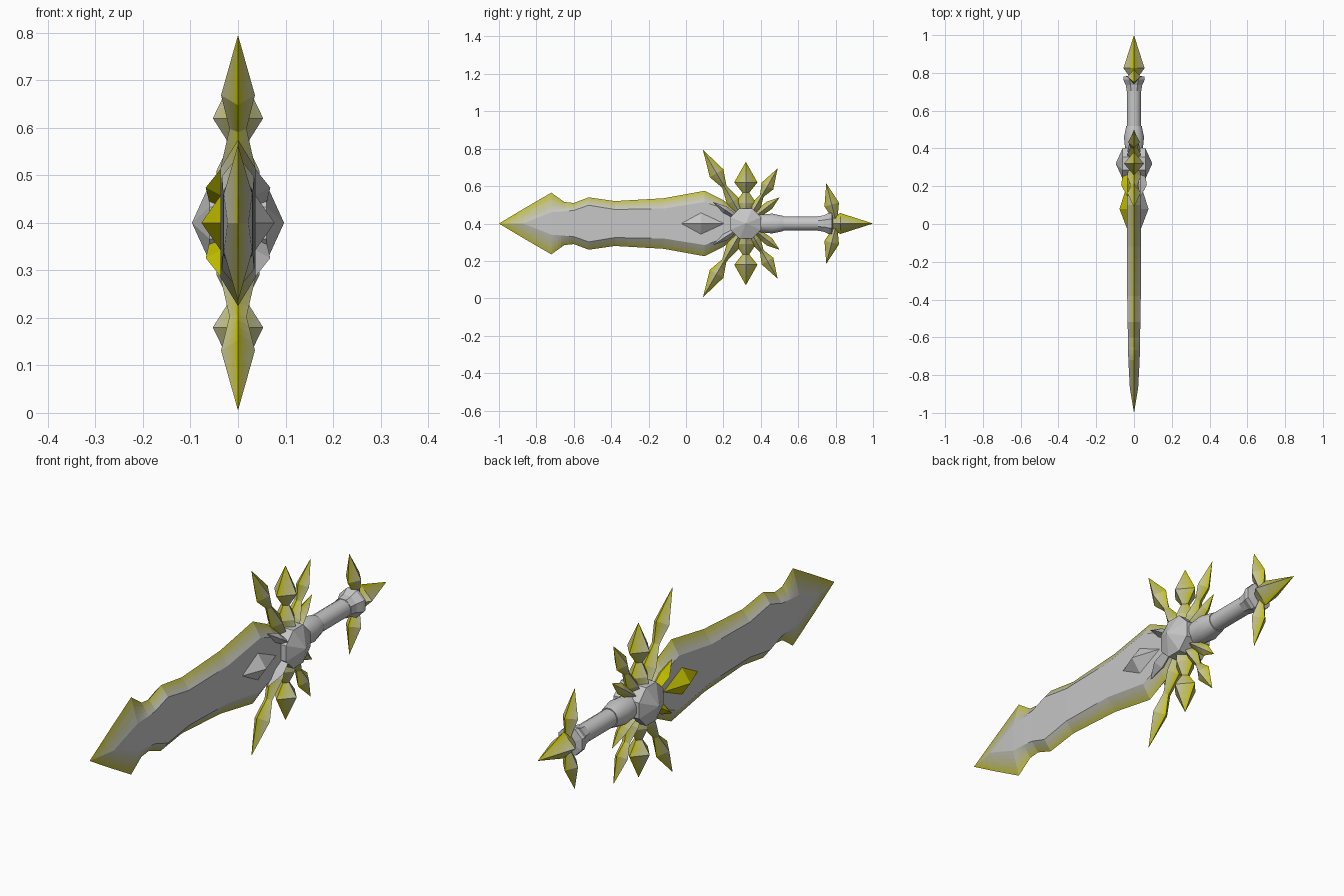
import bpy, bmesh, math
from mathutils import Vector

cube = bpy.data.objects.get("Cube")
if cube:
    bpy.data.objects.remove(cube, do_unlink=True)

AXIS_Z = 0.4
HUB = Vector((0, 0.32, AXIS_Z))
GRAY, YELLOW = (0.57, 0.57, 0.57), (0.54, 0.52, 0.0)
LAST = 9


def make_material(name, mix):
    col = [a + (b - a) * mix for a, b in zip(GRAY, YELLOW)] + [1]
    mat = bpy.data.materials.new(name)
    mat.use_nodes = True
    mat.diffuse_color = col
    mat.node_tree.nodes["Principled BSDF"].inputs["Base Color"].default_value = col
    return mat


names = ["steel gray", "warm gray", "faint yellow gray", "light yellow gray", "yellow gray",
         "pale yellow", "soft yellow", "medium yellow", "strong yellow", "pure yellow"]
MATS = [make_material(n, i / LAST) for i, n in enumerate(names)]


def finish(name, bm):
    bmesh.ops.remove_doubles(bm, verts=bm.verts, dist=1e-5)
    bmesh.ops.recalc_face_normals(bm, faces=bm.faces)
    mesh = bpy.data.meshes.new(name)
    bm.to_mesh(mesh)
    bm.free()
    for m in MATS:
        mesh.materials.append(m)
    obj = bpy.data.objects.new(name, mesh)
    bpy.context.collection.objects.link(obj)
    return obj


# Bevelled loft: stations are (distance, half width, flat half width,
# half thickness, grayness); colour runs from gray ridge to yellow edge
def loft(name, origin, direction, stations, fixed=None, bands=6, steps=4):
    d = Vector((0, direction[0], direction[1])).normalized()
    side = Vector((0, -d.z, d.y))
    if fixed is not None:
        bands = steps = 1
    rows = []
    for a, b in zip(stations, stations[1:]):
        rows += [[p + (q - p) * i / steps for p, q in zip(a, b)] for i in range(steps)]
    rows.append(stations[-1])
    bm = bmesh.new()
    quarters = [(1, 1), (1, -1), (-1, -1), (-1, 1)]      # (thickness, width) signs
    rings, us = [], []
    for dist, wide, flat, thick, _ in rows:
        ring, us = [], []
        for k, (sx, sw) in enumerate(quarters):
            order = range(bands, -1, -1) if k % 2 == 0 else range(bands + 1)
            for i in order:
                u = i / bands
                w = flat + (wide - flat) * u
                co = Vector(origin) + d * dist + side * (w * sw)
                co.x += thick * (1 - u) * sx
                ring.append(bm.verts.new(co))
                us.append(u)
        rings.append(ring)
    count = len(us)
    for r in range(len(rings) - 1):
        gray = (rows[r][4] + rows[r + 1][4]) / 2
        for i in range(count):
            j = (i + 1) % count
            f = bm.faces.new((rings[r][i], rings[r][j], rings[r + 1][j], rings[r + 1][i]))
            weight = 1 - (1 - (us[i] + us[j]) / 2) * gray
            f.material_index = round(weight * LAST) if fixed is None else fixed
    return finish(name, bm)


# Turned part around the x or y axis from (position, radius) points
def lathe(name, origin, axis, profile, sides, smooth=False):
    bm = bmesh.new()
    rings = []
    for pos, rad in profile:
        ring = []
        for i in range(sides):
            t = math.tau * (i + 0.5) / sides
            c, s = rad * math.cos(t), rad * math.sin(t)
            off = (pos, c, s) if axis == "x" else (c, pos, s)
            ring.append(bm.verts.new(Vector(origin) + Vector(off)))
        rings.append(ring)
    for a, b in zip(rings, rings[1:]):
        for i in range(sides):
            j = (i + 1) % sides
            bm.faces.new((a[i], a[j], b[j], b[i]))
    obj = finish(name, bm)
    if smooth:
        bpy.ops.object.select_all(action="DESELECT")
        obj.select_set(True)
        bpy.context.view_layer.objects.active = obj
        bpy.ops.object.shade_smooth_by_angle(angle=math.radians(40))
    return obj


# Blade, from the guard to the tip
loft("blade", (0, 0, AXIS_Z), (-1, 0), [
    (-0.30, 0.04, 0.03, 0.035, 1),
    (-0.20, 0.125, 0.08, 0.037, 1),
    (-0.10, 0.175, 0.115, 0.037, 1),
    (0.12, 0.135, 0.08, 0.037, 1),
    (0.38, 0.12, 0.075, 0.036, 1),
    (0.52, 0.14, 0.098, 0.034, 1),
    (0.60, 0.11, 0.07, 0.032, 1),
    (0.65, 0.115, 0.065, 0.032, 1),
    (0.72, 0.165, 0.06, 0.03, 1),
    (0.87, 0.078, 0, 0.022, 0.9),
    (1.0, 0, 0, 0, 0)])

# Guard hub
lathe("guard_hub", HUB, "x", [(-0.097, 0), (-0.06, 0.088), (0.06, 0.088), (0.097, 0)], 8)


# Petal-shaped spike with a narrow waist
def petal(name, tip, wide):
    size = math.hypot(*tip)
    loft(name, HUB, tip, [
        (0.1 * size, wide * 0.5, 0, 0.03, 0.6),
        (0.3 * size, wide * 0.85, 0, 0.036, 0.6),
        (0.5 * size, wide * 0.3, 0, 0.018, 0.45),
        (0.68 * size, wide, 0, wide * 0.85, 0.6),
        (size, 0, 0, 0, 0)])


for s, part in ((1, "upper"), (-1, "lower")):
    # Guard spikes, mirrored above and below
    petal(part + "_front_spike", (-0.23, 0.395 * s), 0.042)
    petal(part + "_back_spike", (0.17, 0.295 * s), 0.036)
    loft(part + "_middle_spike", HUB, (0, s), [
        (0.04, 0.03, 0, 0.05, 0.6),
        (0.11, 0.055, 0, 0.045, 0.6),
        (0.165, 0.018, 0, 0.018, 0.5),
        (0.22, 0.062, 0, 0.053, 0.75),
        (0.33, 0, 0, 0, 0)])
    loft(part + "_small_spike", HUB, (0.18, 0.14 * s), [
        (0.04, 0.018, 0, 0.04, 0.6),
        (0.16, 0.024, 0, 0.022, 0.55),
        (0.228, 0, 0, 0, 0)])
    # Spike beside the pommel
    loft(part + "_pommel_spike", (0, 0.805, AXIS_Z), (-0.055, 0.215 * s), [
        (0.02, 0.01, 0, 0.012, 0.5),
        (0.105, 0.04, 0, 0.036, 0.6),
        (0.222, 0, 0, 0, 0)])

# Crystals on the blade faces: gray on one side, yellow on the other
for sx, colour, part in ((1, 0, "left"), (-1, LAST, "right")):
    loft(part + "_face_crystal", (0.035 * sx, 0.32, AXIS_Z), (-1, 0), [
        (0.11, 0, 0, 0, 1),
        (0.24, 0.06, 0, 0.042, 1),
        (0.35, 0, 0, 0, 1)], colour)
    for s, place in ((1, "upper"), (-1, "lower")):
        loft(part + "_" + place + "_crystal", (0.035 * sx, 0.32, AXIS_Z), (-0.16, 0.105 * s), [
            (0.04, 0.01, 0, 0.02, 1),
            (0.135, 0.02, 0, 0.033, 1),
            (0.21, 0, 0, 0, 1)], colour)

# Grip, collar and end ring
base = (0, 0, AXIS_Z)
lathe("grip_collar", base, "y", [(0.36, 0.05), (0.41, 0.05), (0.46, 0.055),
                                 (0.52, 0.042), (0.52, 0)], 12, True)
lathe("grip", base, "y", [(0.48, 0.038), (0.72, 0.038)], 12, True)
lathe("end_ring", base, "y", [(0.705, 0), (0.705, 0.042), (0.735, 0.047), (0.765, 0.062),
                              (0.78, 0.06), (0.785, 0.03), (0.785, 0)], 8)

# Pommel point
loft("pommel_point", base, (1, 0), [
    (0.775, 0.03, 0, 0.02, 0.5),
    (0.825, 0.056, 0, 0.056, 0.65),
    (1.0, 0, 0, 0, 0)])
